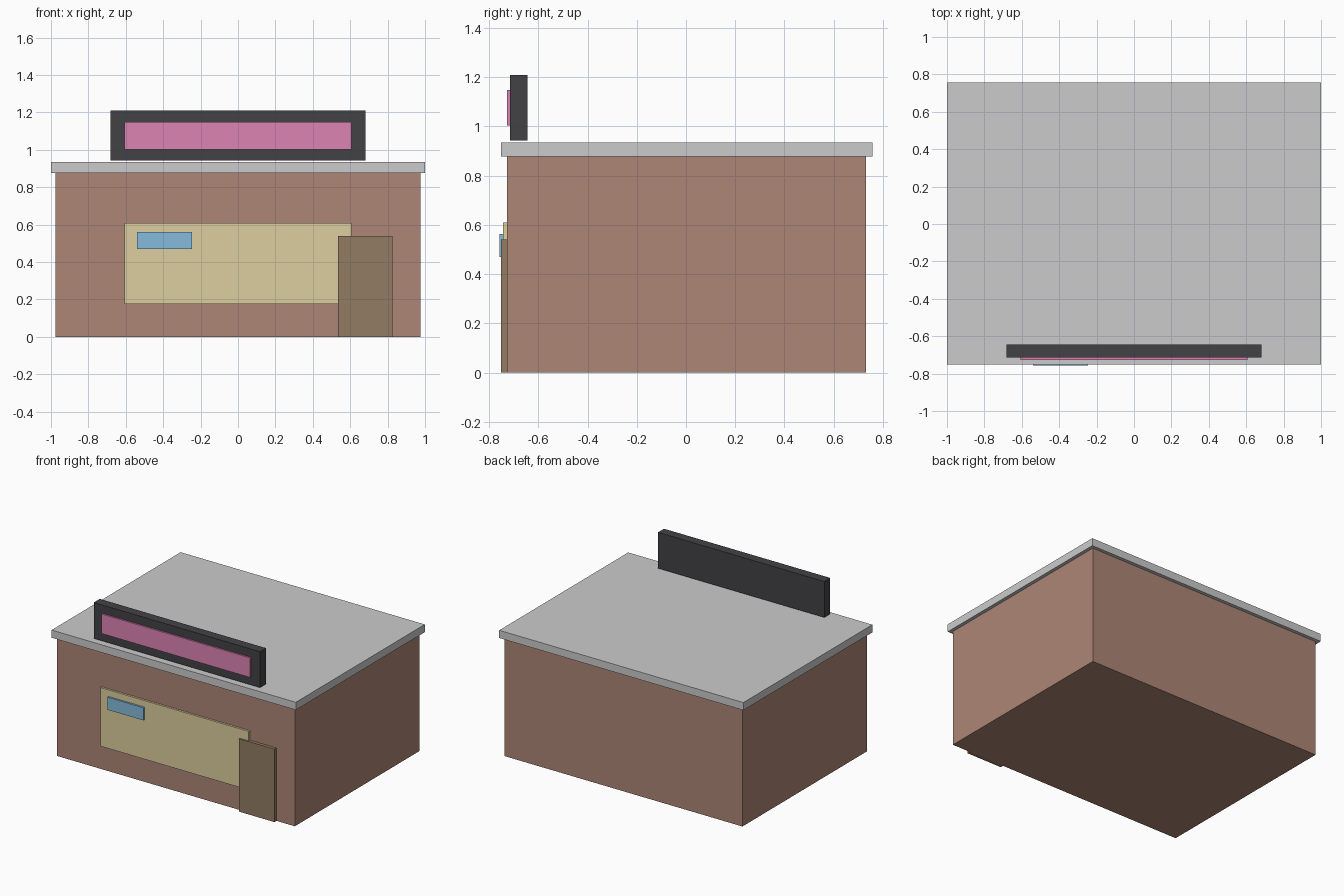
import bpy

if "Cube" in bpy.data.objects:
    bpy.data.objects.remove(bpy.data.objects["Cube"])


def material(name, rgb):
    mat = bpy.data.materials.new(name)
    mat.diffuse_color = (*rgb, 1.0)
    mat.use_nodes = True
    mat.node_tree.nodes["Principled BSDF"].inputs["Base Color"].default_value = mat.diffuse_color
    return mat


def box(name, x, y, z, mat=None):
    """Axis-aligned box from (min, max) ranges."""
    spans = (x, y, z)
    bpy.ops.mesh.primitive_cube_add(size=1, location=[(a + b) / 2 for a, b in spans])
    ob = bpy.context.object
    ob.name = name
    ob.scale = [b - a for a, b in spans]
    bpy.ops.object.transform_apply(location=False, rotation=False, scale=True)
    if mat:
        ob.data.materials.append(mat)
    return ob


brick = material("brick", (0.42, 0.24, 0.18))
dark = material("dark_metal", (0.055, 0.055, 0.06))
pink = material("pink_glow", (0.72, 0.23, 0.45))
glass = material("warm_glass", (0.72, 0.62, 0.35))
wood = material("door_wood", (0.29, 0.2, 0.125))
blue = material("blue_glow", (0.24, 0.5, 0.72))

# Building shell and overhanging roof slab
box("walls", (-0.975, 0.975), (-0.728, 0.732), (0, 0.877), brick)
box("roof", (-1.0, 1.0), (-0.752, 0.757), (0.877, 0.934))

# Rooftop sign, hovering just above the slab
box("sign_board", (-0.681, 0.681), (-0.715, -0.645), (0.943, 1.209), dark)
box("sign_panel", (-0.608, 0.608), (-0.727, -0.710), (1.003, 1.148), pink)

# Shop front: window, small window sign and door
box("shop_window", (-0.608, 0.608), (-0.743, -0.719), (0.176, 0.61), glass)
box("window_sign", (-0.541, -0.245), (-0.757, -0.740), (0.469, 0.562), blue)
box("door", (0.535, 0.825), (-0.752, -0.710), (0, 0.54), wood)
